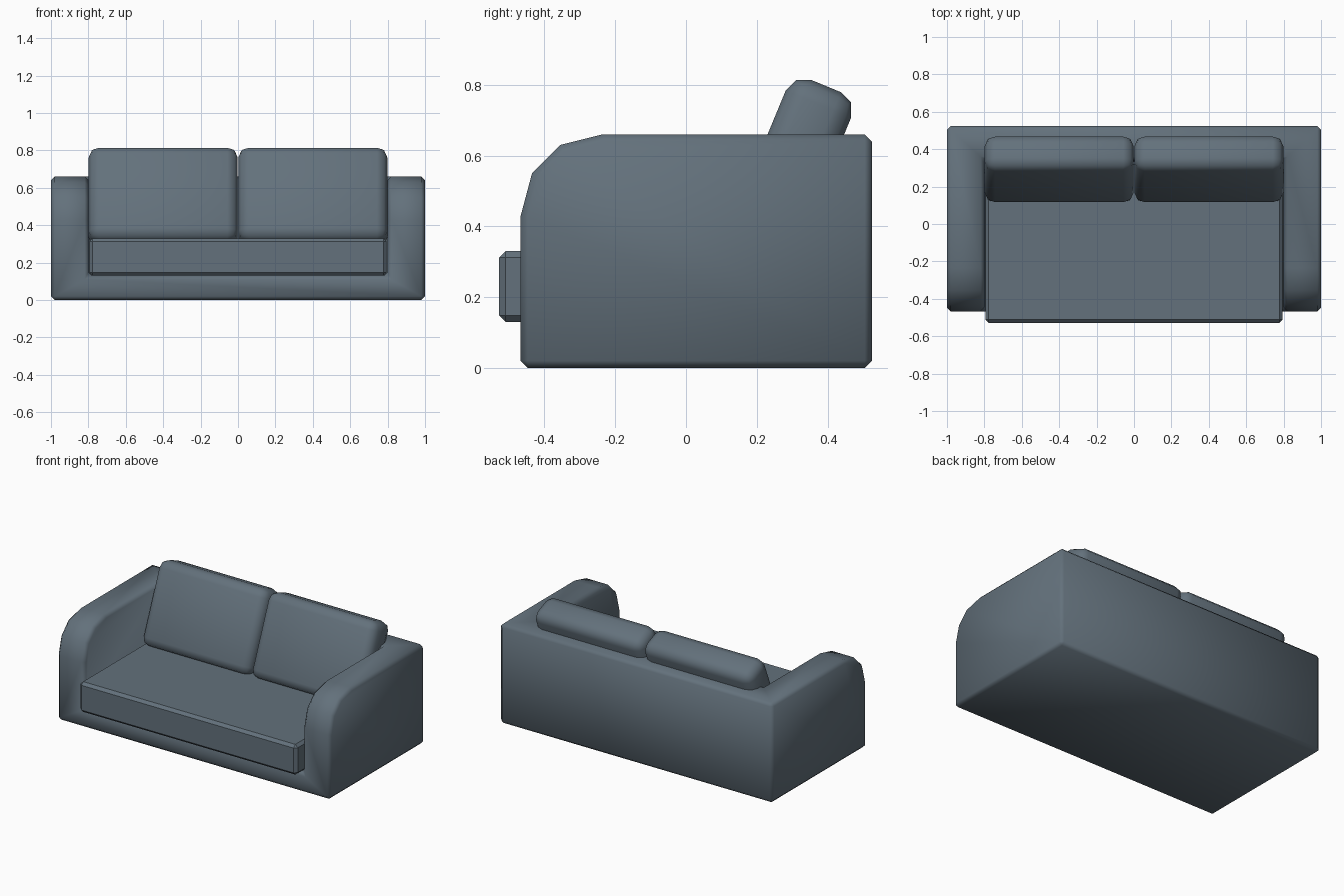
import bpy, bmesh, math
from mathutils import Matrix, Vector

cube = bpy.data.objects.get("Cube")
if cube:
    bpy.data.objects.remove(cube, do_unlink=True)

fabric = bpy.data.materials.new("slate_grey_fabric")
fabric.use_nodes = True
colour = (0.125, 0.165, 0.2, 1)
fabric.diffuse_color = colour
fabric.node_tree.nodes["Principled BSDF"].inputs["Base Color"].default_value = colour


def make_object(name, bm):
    bmesh.ops.recalc_face_normals(bm, faces=bm.faces)
    mesh = bpy.data.meshes.new(name)
    bm.to_mesh(mesh)
    bm.free()
    mesh.materials.append(fabric)
    obj = bpy.data.objects.new(name, mesh)
    bpy.context.collection.objects.link(obj)
    return obj


def box(name, low, high):
    low, high = Vector(low), Vector(high)
    bm = bmesh.new()
    bmesh.ops.create_cube(bm, size=1, matrix=Matrix.Translation((low + high) / 2)
                          @ Matrix.Diagonal((*(high - low), 1)))
    return make_object(name, bm)


def apply(obj, mod):
    bpy.ops.object.select_all(action="DESELECT")
    obj.select_set(True)
    bpy.context.view_layer.objects.active = obj
    bpy.ops.object.modifier_apply(modifier=mod.name)


def soften(obj, width, segments, smooth_angle):
    """Round the square edges, then smooth the shading."""
    bevel = obj.modifiers.new("rounded_edges", "BEVEL")
    bevel.width = width
    bevel.segments = segments
    bevel.limit_method = "ANGLE"
    bevel.angle_limit = math.radians(60)
    apply(obj, bevel)
    bpy.ops.object.shade_smooth_by_angle(angle=math.radians(smooth_angle))


# Frame: side profile with curved arm fronts, swept across the full width
profile = [(-0.467, 0), (-0.467, 0.43), (-0.435, 0.55), (-0.355, 0.63),
           (-0.235, 0.66), (0.525, 0.66), (0.525, 0)]
bm = bmesh.new()
side = bm.faces.new([bm.verts.new((-1, y, z)) for y, z in profile])
swept = bmesh.ops.extrude_face_region(bm, geom=[side])["geom"]
bmesh.ops.translate(bm, vec=(2, 0, 0),
                    verts=[v for v in swept if isinstance(v, bmesh.types.BMVert)])
frame = make_object("sofa_frame", bm)

# Seat opening, leaving two arms, a base and a back
opening = box("seat_opening_cutter", (-0.8, -0.7, 0.13), (0.8, 0.34, 1))
opening.hide_render = True
cut = frame.modifiers.new("seat_opening", "BOOLEAN")
cut.operation = "DIFFERENCE"
cut.solver = "EXACT"
cut.object = opening
apply(frame, cut)
bpy.data.objects.remove(opening, do_unlink=True)
soften(frame, 0.02, 1, 60)

# Seat cushion
seat = box("seat_cushion", (-0.795, -0.528, 0.13), (0.795, 0.335, 0.33))
soften(seat, 0.018, 1, 30)

# Back cushions, leaning against the back
for name, sign in (("right_back_cushion", -1), ("left_back_cushion", 1)):
    cushion = box(name, (-0.398, -0.1, -0.27), (0.398, 0.1, 0.27))
    soften(cushion, 0.055, 2, 60)
    cushion.location = (sign * 0.4, 0.292, 0.547)
    cushion.rotation_euler.x = -math.radians(22.5)
